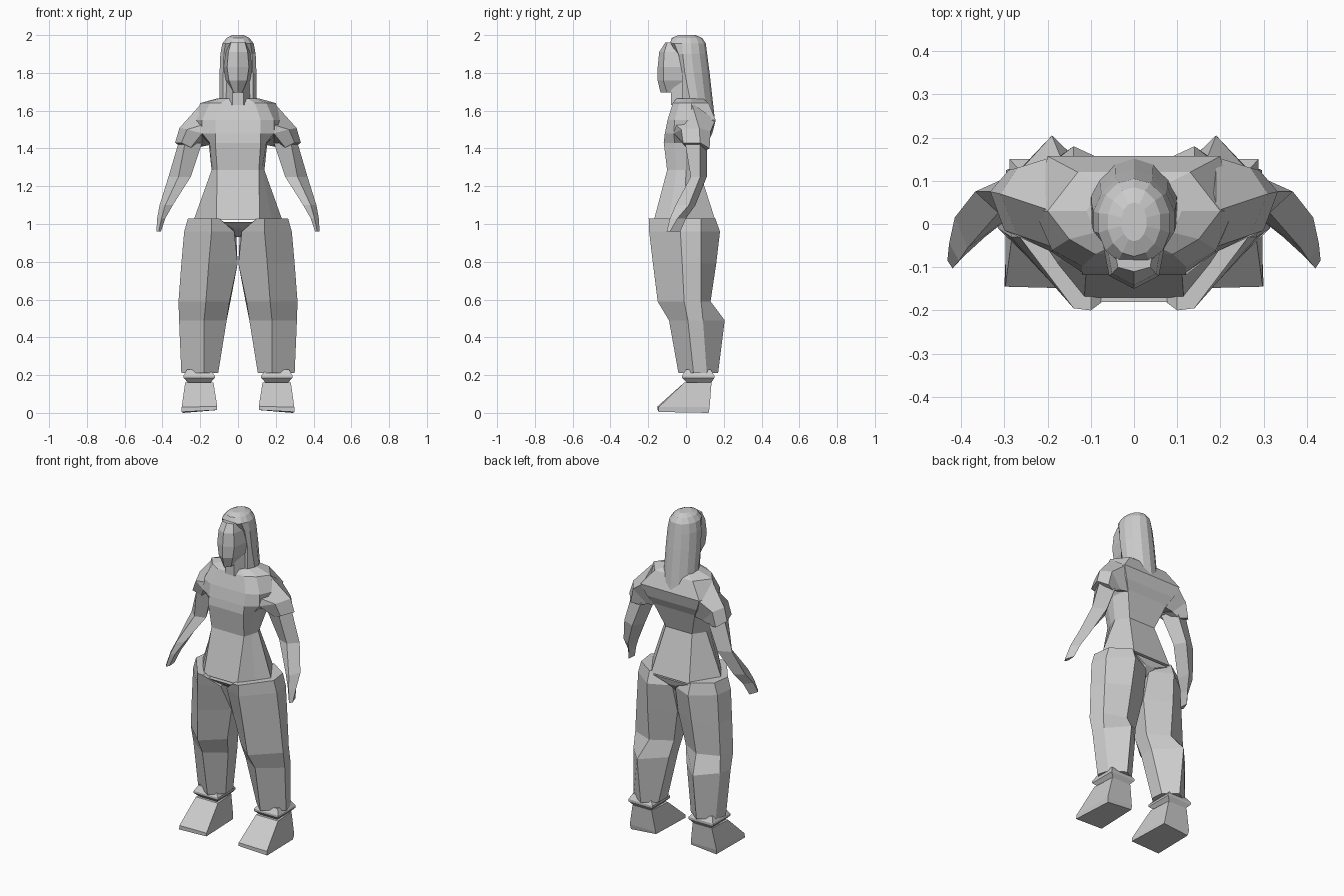
import bpy, bmesh, math

grey = bpy.data.materials.new("light_grey")
grey.diffuse_color = (0.6, 0.6, 0.6, 1)


def loft(name, rings, mirror=False):
    """Skin a list of equal rings with capped ends; optionally mirror across x."""
    me = bpy.data.meshes.new(name)
    bm = bmesh.new()
    rows = [[bm.verts.new(p) for p in r] for r in rings]
    n = len(rows[0])
    for a, b in zip(rows, rows[1:]):
        for i in range(n):
            j = (i + 1) % n
            bm.faces.new((a[i], a[j], b[j], b[i]))
    bm.faces.new(rows[0])
    bm.faces.new(rows[-1])
    bmesh.ops.recalc_face_normals(bm, faces=bm.faces)
    bm.to_mesh(me)
    bm.free()
    me.materials.append(grey)
    ob = bpy.data.objects.new(name, me)
    bpy.context.collection.objects.link(ob)
    if mirror:
        m = ob.modifiers.new("mirror", 'MIRROR')
        m.use_mirror_merge = False
    return ob


def sym(z, *half):
    """Symmetric ring from right-side points, front to back."""
    right = [(x, y, z) for x, y in half]
    return right + [(-x, y, z) for x, y in reversed(half)]


def box(z, x0, x1, y0, y1):
    return [(x0, y0, z), (x1, y0, z), (x1, y1, z), (x0, y1, z)]


def level(z, *pts):
    return [(x, y, z) for x, y in pts]


# Shirt body: hem, waist, under bust, chest, shoulder blades, shoulders, collar
loft("shirt_body", [
    sym(1.02, (.115, -.17), (.18, -.09), (.235, -.01), (.13, .155)),
    sym(1.285, (.11, -.10), (.127, -.05), (.14, .0), (.09, .07)),
    sym(1.43, (.12, -.118), (.15, -.06), (.155, .0), (.14, .115)),
    sym(1.48, (.12, -.112), (.19, -.065), (.21, .02), (.17, .14)),
    sym(1.55, (.12, -.098), (.19, -.06), (.23, .03), (.20, .157)),
    sym(1.64, (.09, -.07), (.15, -.035), (.20, .03), (.13, .12)),
    sym(1.665, (.05, -.05), (.09, -.02), (.11, .03), (.07, .09)),
])

# Short sleeves, running from shoulder to flared hem
loft("sleeve", [
    [(.19, .03, 1.642), (.19, .155, 1.55), (.14, .11, 1.42), (.14, -.06, 1.46), (.14, -.07, 1.54)],
    [(.31, .07, 1.508), (.27, .13, 1.49), (.19, .11, 1.41), (.19, -.065, 1.48), (.27, -.025, 1.50)],
    [(.333, .075, 1.43), (.29, .125, 1.40), (.24, .105, 1.39), (.25, .0, 1.405), (.30, -.015, 1.43)],
], mirror=True)

# Bare arms ending in tapered hands: front inner, front outer, back outer, back inner
loft("arm", [
    level(1.43, (.19, .01), (.28, -.005), (.315, .075), (.22, .11)),
    level(1.25, (.25, .045), (.315, .025), (.368, .075), (.29, .11)),
    level(1.10, (.345, -.03), (.385, -.055), (.415, .015), (.36, .05)),
    level(1.03, (.385, -.065), (.405, -.085), (.428, -.045), (.39, .0)),
    level(.96, (.408, -.085), (.42, -.103), (.432, -.085), (.412, -.03)),
], mirror=True)

# Baggy trouser legs: outer, front, inner front, inner back, back, outer back
loft("trouser_leg", [
    level(1.03, (.265, -.03), (.14, -.195), (.10, -.20), (.10, .13), (.14, .155), (.25, .08)),
    level(.96, (.285, -.03), (.14, -.195), (.02, -.14), (.01, .12), (.14, .18), (.27, .08)),
    level(.79, (.30, -.02), (.155, -.175), (.002, -.06), (.002, .08), (.15, .16), (.28, .08)),
    level(.59, (.315, -.01), (.17, -.15), (.045, -.04), (.04, .06), (.16, .13), (.29, .08)),
    level(.49, (.312, .01), (.18, -.09), (.06, -.01), (.06, .08), (.19, .205), (.295, .09)),
    level(.21, (.30, .04), (.18, -.04), (.105, .03), (.11, .11), (.19, .17), (.28, .11)),
], mirror=True)

# Seat joining both legs under the shirt
loft("trouser_seat", [
    sym(.93, (.02, -.07), (.10, .02), (.02, .10)),
    sym(.975, (.02, -.14), (.18, .0), (.03, .14)),
    sym(1.01, (.09, -.18), (.22, .0), (.12, .15)),
])

# Ankles with a pinched cuff
loft("ankle_cuff", [
    box(.23, .15, .27, .0, .13),
    box(.198, .123, .288, -.02, .15),
    box(.185, .123, .288, -.02, .15),
    box(.155, .15, .26, .01, .13),
], mirror=True)

# Wedge-shaped shoes with a low toe
loft("shoe", [
    [(.13, -.01, .16), (.28, -.01, .16), (.27, .135, .16), (.14, .135, .16)],
    [(.11, -.15, .035), (.298, -.145, .03), (.296, .125, .03), (.12, .125, .03)],
    [(.11, -.15, .015), (.30, -.145, .005), (.29, .12, .0), (.12, .12, .015)],
], mirror=True)

# Neck
loft("neck", [
    sym(1.63, (.03, -.08), (.07, -.01), (.04, .06)),
    sym(1.75, (.03, -.08), (.06, -.02), (.04, .05)),
])


# Face with a ridge down the middle and a pointed chin
def face_ring(z, front, w, tip):
    return [(0, tip, z), (w * .75, front, z), (w, -.02, z), (-w, -.02, z), (-w * .75, front, z)]


loft("face", [
    face_ring(1.96, -.10, .05, -.11),
    face_ring(1.91, -.115, .068, -.142),
    face_ring(1.83, -.12, .077, -.15),
    face_ring(1.76, -.12, .064, -.15),
    face_ring(1.695, -.10, .03, -.135),
])


# Long hair: rounded crown, straight sides, lower at the back
def hair_ring(z, rx, y0, y1, clip, drop=0.0):
    cy, ry, pts = (y0 + y1) / 2, (y1 - y0) / 2, []
    for i in range(14):
        a = 2 * math.pi * (i + .5) / 14
        y = max(cy + ry * math.sin(a), clip)
        t = min(1, max(0, 1.7 * (y - cy) / ry))
        pts.append((rx * math.cos(a), y, z - drop * t))
    return pts


loft("hair", [
    hair_ring(2.0, .03, -.04, .05, -1),
    hair_ring(1.985, .062, -.075, .085, -1),
    hair_ring(1.955, .085, -.10, .105, -.085),
    hair_ring(1.90, .096, -.10, .112, -.04),
    hair_ring(1.80, .10, -.09, .125, -.02),
    hair_ring(1.655, .102, -.06, .152, -.02, .095),
])
